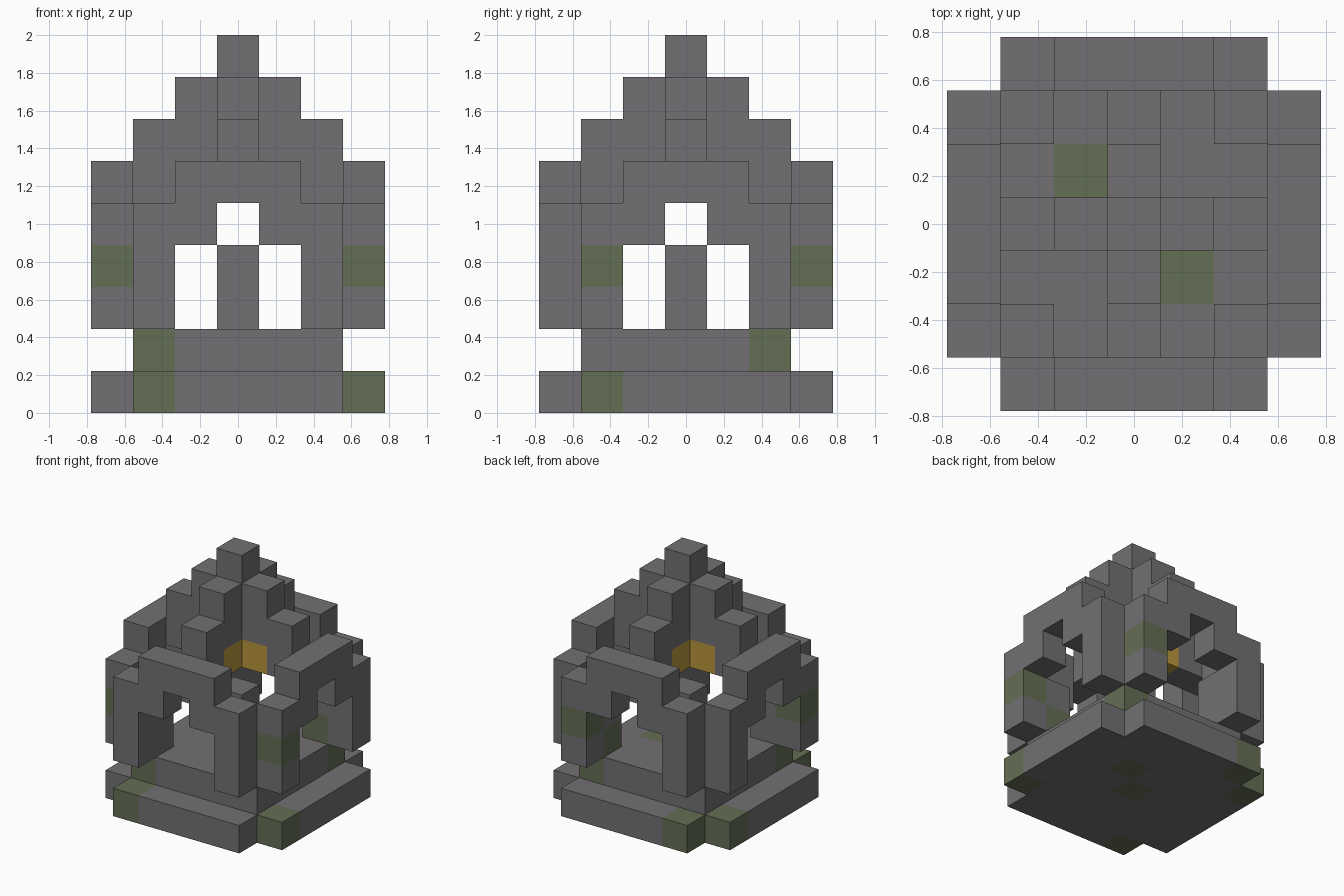
import bpy, bmesh
from mathutils import Vector

U = 2 / 9  # block edge length

cube = bpy.data.objects.get("Cube")
if cube:
    bpy.data.objects.remove(cube, do_unlink=True)


def material(name, rgb):
    m = bpy.data.materials.new(name)
    m.use_nodes = True
    m.diffuse_color = (*rgb, 1)
    m.node_tree.nodes["Principled BSDF"].inputs["Base Color"].default_value = (*rgb, 1)
    return m


MATS = [material("grey_stone", (0.168, 0.162, 0.171)),
        material("mossy_stone", (0.127, 0.156, 0.089)),
        material("amber_glow", (0.484, 0.305, 0.045))]


def box(xs, ys, zs):
    """Block cells in inclusive index ranges."""
    return {(x, y, z) for x in range(xs[0], xs[1] + 1)
            for y in range(ys[0], ys[1] + 1) for z in range(zs[0], zs[1] + 1)}


def four_ways(cells):
    """Repeat cells about the vertical axis in quarter turns."""
    out = set()
    for _ in range(4):
        out |= cells
        cells = {(-y, x, z) for x, y, z in cells}
    return out


# Stepped plinth: cross-shaped foot and square floor
plinth = box((-2, 2), (-3, 3), (0, 0)) | box((-3, 3), (-2, 2), (0, 0))
floor = box((-2, 2), (-2, 2), (1, 1))
# Stub pillar in the middle and inner corner posts
pillar = box((0, 0), (0, 0), (2, 3))
posts = four_ways(box((2, 2), (-2, -2), (2, 3)))
# One arch per side: legs, shoulders and lintel
arch = (box((-2, -2), (-3, -3), (2, 4)) | box((2, 2), (-3, -3), (2, 4))
        | {(-1, -3, 4), (1, -3, 4)} | box((-1, 1), (-3, -3), (5, 5)))
arches = four_ways(arch)
# Glowing plus shape below crossed, stepped roof walls
lamp = box((-1, 1), (0, 0), (5, 5)) | box((0, 0), (-1, 1), (5, 5))
roof = four_ways({(0, -2, 5), (0, -2, 6), (0, -1, 6), (0, -1, 7)}) | box((0, 0), (0, 0), (6, 8))

# Mossy blocks
moss = {(-2, -3, 0), (3, -2, 0), (-2, 3, 0), (-3, 2, 0), (0, 0, 0), (1, 1, 0),
        (-2, -2, 1), (2, 2, 1), (-1, 1, 1), (1, -1, 1), (1, 0, 1),
        (2, 2, 2), (2, -2, 2), (3, -2, 3), (-3, -2, 3), (2, 3, 3)}

parts = {"plinth": plinth, "floor": floor, "pillar": pillar, "corner_posts": posts,
         "arches": arches, "lamp": lamp, "roof": roof}
solid = set().union(*parts.values())


def build(name, cells):
    """Mesh the exposed faces of a group of blocks."""
    bm = bmesh.new()
    for c in sorted(cells):
        centre = Vector((c[0], c[1], c[2] + 0.5))
        for axis in range(3):
            for sign in (-1, 1):
                n = Vector((0, 0, 0))
                n[axis] = sign
                if tuple(int(a + b) for a, b in zip(c, n)) in solid:
                    continue
                a = Vector((0, 0, 0))
                a[(axis + 1) % 3] = 0.5
                b = n.cross(a)
                mid = centre + n * 0.5
                f = bm.faces.new([bm.verts.new((mid + o) * U)
                                  for o in (-a - b, a - b, a + b, b - a)])
                f.material_index = 2 if name == "lamp" else int(c in moss)
    bmesh.ops.remove_doubles(bm, verts=bm.verts, dist=0.001)
    me = bpy.data.meshes.new(name)
    bm.to_mesh(me)
    bm.free()
    for m in MATS:
        me.materials.append(m)
    bpy.context.collection.objects.link(bpy.data.objects.new(name, me))


for part, cells in parts.items():
    build(part, cells)
